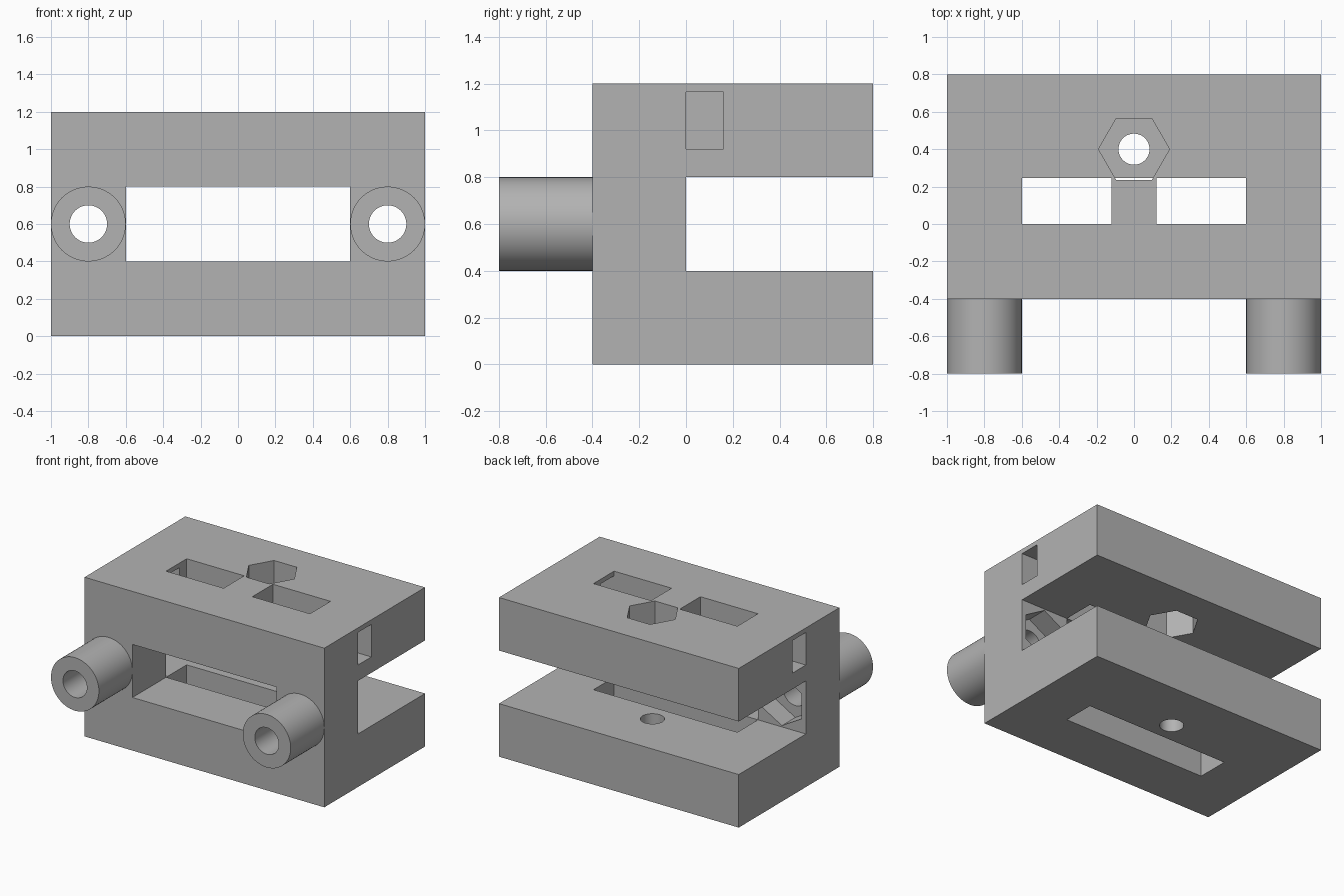
import bpy, bmesh, math
from mathutils import Matrix, Vector

if "Cube" in bpy.data.objects:
    bpy.data.objects.remove(bpy.data.objects["Cube"], do_unlink=True)

# single grey finish
grey = bpy.data.materials.new("plain_grey")
grey.use_nodes = True
COLOUR = (0.45, 0.45, 0.45, 1)
grey.diffuse_color = COLOUR
grey.node_tree.nodes["Principled BSDF"].inputs["Base Color"].default_value = COLOUR


def finish(name, bm):
    bmesh.ops.recalc_face_normals(bm, faces=bm.faces)
    mesh = bpy.data.meshes.new(name)
    bm.to_mesh(mesh)
    bm.free()
    mesh.materials.append(grey)
    ob = bpy.data.objects.new(name, mesh)
    bpy.context.collection.objects.link(ob)
    return ob


def box(name, x, y, z):
    bm = bmesh.new()
    bmesh.ops.create_cube(bm, size=1)
    for v in bm.verts:
        v.co = [lo + (c + 0.5) * (hi - lo) for c, (lo, hi) in zip(v.co, (x, y, z))]
    return finish(name, bm)


def prism(name, start, end, radius, sides, turn=0):
    """Regular prism from start to end, along y or z."""
    start, end = Vector(start), Vector(end)
    axis = end - start
    tilt = Matrix.Rotation(math.pi / 2, 4, 'X') if abs(axis.y) > 0 else Matrix()
    place = Matrix.Translation((start + end) / 2) @ tilt @ Matrix.Rotation(turn, 4, 'Z')
    bm = bmesh.new()
    bmesh.ops.create_cone(bm, cap_ends=True, segments=sides, radius1=radius,
                          radius2=radius, depth=axis.length, matrix=place)
    return finish(name, bm)


def select_only(ob):
    bpy.ops.object.select_all(action='DESELECT')
    ob.select_set(True)
    bpy.context.view_layer.objects.active = ob


def cut(target, cutter):
    select_only(target)
    mod = target.modifiers.new("cut", 'BOOLEAN')
    mod.operation = 'DIFFERENCE'
    mod.solver = 'EXACT'
    mod.object = cutter
    bpy.ops.object.modifier_apply(modifier=mod.name)
    bpy.data.objects.remove(cutter, do_unlink=True)


# C-shaped bracket extruded along its width
profile = [(-0.4, 0), (0.8, 0), (0.8, 0.4), (0, 0.4),
           (0, 0.8), (0.8, 0.8), (0.8, 1.2), (-0.4, 1.2)]
bm = bmesh.new()
face = bm.faces.new([bm.verts.new((-1, y, z)) for y, z in profile])
swept = bmesh.ops.extrude_face_region(bm, geom=[face])
bmesh.ops.translate(bm, vec=(2, 0, 0),
                    verts=[g for g in swept["geom"] if isinstance(g, bmesh.types.BMVert)])
bracket = finish("bracket_body", bm)

# front window and lower slot
cut(bracket, box("window_cutter", (-0.6, 0.6), (-0.5, 0.1), (0.4, 0.8)))
cut(bracket, box("lower_slot_cutter", (-0.6, 0.6), (0, 0.245), (-0.1, 0.5)))

# upper nut well and lower bolt hole
cut(bracket, prism("nut_well_cutter", (0, 0.4, 0.7), (0, 0.4, 1.3), 0.19, 6, math.pi / 6))
cut(bracket, prism("bolt_hole_cutter", (0, 0.4, -0.1), (0, 0.4, 0.5), 0.083, 48))

for side, label in ((1, "left"), (-1, "right")):
    # upper slots either side of the rib, fed by a channel from each end
    cut(bracket, box("upper_slot_cutter", sorted((0.12 * side, 0.6 * side)),
                     (0, 0.245), (0.7, 1.3)))
    cut(bracket, box("side_channel_cutter", sorted((0.5 * side, 1.1 * side)),
                     (0, 0.16), (0.92, 1.165)))
    # bore and rear nut pocket behind each tube
    x = 0.8 * side
    cut(bracket, prism("bore_cutter", (x, -0.5, 0.6), (x, 0.1, 0.6), 0.1, 64))
    cut(bracket, prism("nut_pocket_cutter", (x, -0.16, 0.6), (x, 0.1, 0.6), 0.19, 6))
    # mounting tube
    tube = prism(label + "_tube", (x, -0.8, 0.6), (x, -0.4, 0.6), 0.2, 64)
    cut(tube, prism("tube_bore_cutter", (x, -0.9, 0.6), (x, -0.3, 0.6), 0.1, 64))
    select_only(tube)
    bpy.ops.object.shade_smooth_by_angle(angle=math.radians(30))

select_only(bracket)
bpy.ops.object.shade_smooth_by_angle(angle=math.radians(30))
